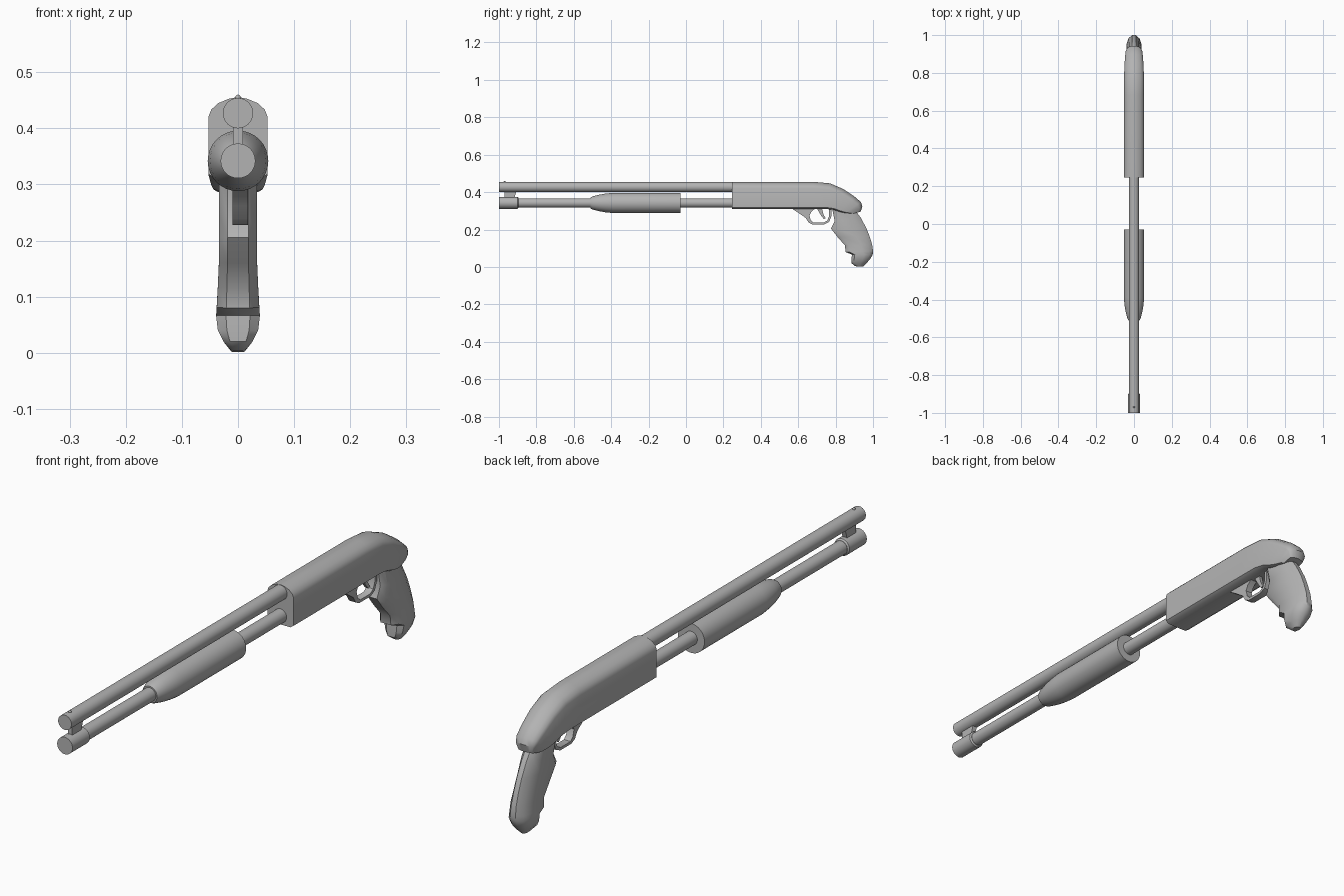
import bpy, bmesh, math

cube = bpy.data.objects.get("Cube")
if cube:
    bpy.data.objects.remove(cube, do_unlink=True)

# One flat grey for everything
grey = bpy.data.materials.new("plain_grey")
grey.use_nodes = True
GREY = (0.45, 0.45, 0.45, 1)
grey.diffuse_color = GREY
grey.node_tree.nodes["Principled BSDF"].inputs["Base Color"].default_value = GREY


def finish(name, bm, angle=35):
    bmesh.ops.recalc_face_normals(bm, faces=bm.faces[:])
    mesh = bpy.data.meshes.new(name)
    bm.to_mesh(mesh)
    bm.free()
    mesh.materials.append(grey)
    obj = bpy.data.objects.new(name, mesh)
    bpy.context.collection.objects.link(obj)
    bpy.ops.object.select_all(action="DESELECT")
    obj.select_set(True)
    bpy.context.view_layer.objects.active = obj
    bpy.ops.object.shade_smooth_by_angle(angle=math.radians(angle))
    return obj


def skin(name, rings, angle=35):
    """Bridge equal rings of points and cap both ends."""
    bm = bmesh.new()
    rows = [[bm.verts.new(p) for p in ring] for ring in rings]
    n = len(rows[0])
    for a, b in zip(rows, rows[1:]):
        for i in range(n):
            j = (i + 1) % n
            bm.faces.new((a[i], a[j], b[j], b[i]))
    bm.faces.new(rows[0])
    bm.faces.new(rows[-1])
    return finish(name, bm, angle)


def lathe(name, z, profile, sides=32):
    """Revolve (y, radius) pairs around a lengthwise axis at height z."""
    turns = [2 * math.pi * i / sides for i in range(sides)]
    return skin(name, [[(r * math.sin(t), y, z + r * math.cos(t)) for t in turns]
                       for y, r in profile])


def loft(name, half, stations, angle):
    """Sweep a mirrored half section between start and end (y, z) points."""
    section = half + [(-u, t) for u, t in reversed(half)]
    rings = [[(u * w, y0 + (y1 - y0) * t, z0 + (z1 - z0) * t) for u, t in section]
             for y0, z0, y1, z1, w in stations]
    return skin(name, rings, angle)


def plate(name, outline, half_width, x=0):
    return skin(name, [[(x + s * half_width, y, z) for y, z in outline] for s in (-1, 1)])


# Barrel, tube and pump
BARREL_Z, TUBE_Z = 0.427, 0.342
lathe("barrel", BARREL_Z, [(-1, 0.027), (0.26, 0.027)])
lathe("magazine_tube", TUBE_Z, [(-0.95, 0.025), (0.26, 0.025)])
lathe("tube_cap", TUBE_Z, [(-1, 0.031), (-0.9, 0.031), (-0.895, 0.026)])
lathe("pump_handle", TUBE_Z, [(-0.51, 0.03), (-0.5, 0.035), (-0.465, 0.044),
                              (-0.43, 0.05), (-0.39, 0.054), (-0.03, 0.054)])

# Barrel bracket and sight bead
plate("barrel_bracket", [(-0.97, 0.36), (-0.92, 0.36), (-0.905, 0.41), (-0.97, 0.41)], 0.009)
bm = bmesh.new()
bmesh.ops.create_uvsphere(bm, u_segments=10, v_segments=6, radius=0.005)
bmesh.ops.translate(bm, verts=bm.verts[:], vec=(0, -0.97, 0.455))
finish("sight_bead", bm)

# Receiver, curving down at the back
receiver_half = [(0.75, 0), (1, 0.06), (1, 0.76), (0.9, 0.85), (0.67, 0.93), (0.3, 0.985), (0.08, 1)]
loft("receiver", receiver_half, [
    (0.245, 0.31, 0.245, 0.455, 0.053),
    (0.68, 0.31, 0.68, 0.455, 0.053),
    (0.75, 0.31, 0.77, 0.447, 0.053),
    (0.79, 0.305, 0.84, 0.417, 0.051),
    (0.82, 0.295, 0.90, 0.377, 0.048),
    (0.85, 0.288, 0.935, 0.347, 0.044),
    (0.88, 0.285, 0.943, 0.325, 0.038),
    (0.89, 0.284, 0.935, 0.296, 0.030),
], 35)

# Pistol grip with a finger rest at the bottom
grip_half = [(0.55, 0), (1, 0.14), (1, 0.6), (0.75, 0.86), (0.28, 1)]
loft("grip", grip_half, [
    (0.78, 0.32, 0.90, 0.31, 0.034),
    (0.795, 0.245, 0.935, 0.262, 0.034),
    (0.775, 0.205, 0.963, 0.21, 0.034),
    (0.81, 0.16, 0.981, 0.165, 0.034),
    (0.85, 0.115, 0.995, 0.12, 0.036),
    (0.853, 0.08, 1.0, 0.085, 0.038),
    (0.887, 0.066, 0.998, 0.066, 0.039),
    (0.885, 0.04, 0.985, 0.042, 0.036),
    (0.885, 0.02, 0.965, 0.02, 0.026),
    (0.905, 0.004, 0.945, 0.001, 0.012),
], 40)

# Trigger guard loop and trigger
plate("trigger_guard", [
    (0.565, 0.312), (0.60, 0.29), (0.64, 0.262), (0.655, 0.238), (0.675, 0.228),
    (0.74, 0.228), (0.765, 0.24), (0.777, 0.27), (0.777, 0.312),
    (0.765, 0.312), (0.765, 0.272), (0.756, 0.249), (0.738, 0.238), (0.68, 0.238),
    (0.667, 0.25), (0.66, 0.275), (0.67, 0.295), (0.69, 0.312)], 0.0135, 0.004)
plate("trigger", [(0.70, 0.312), (0.727, 0.312), (0.735, 0.28), (0.747, 0.26),
                  (0.737, 0.256), (0.722, 0.275)], 0.006, 0.004)
